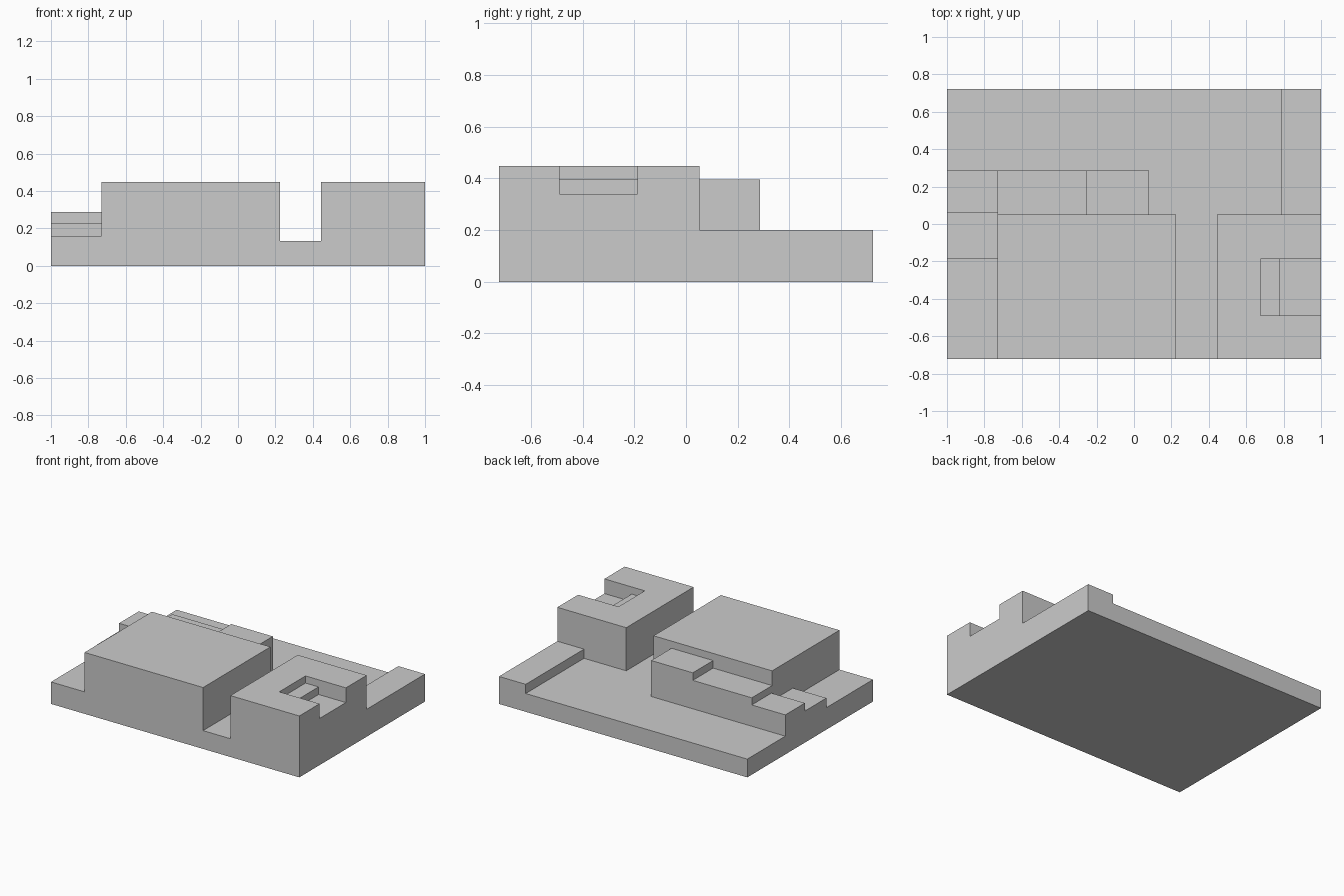
import bpy, bmesh

if "Cube" in bpy.data.objects:
    bpy.data.objects.remove(bpy.data.objects["Cube"])

D = 0.723  # half depth

# Terraces: x0, x1, y0, y1, top height (later ones override earlier ones)
TERRACES = [
    (-1, 1, -D, D, 0.133),                   # base plate, back floor and front slot
    (0.785, 1, 0.052, D, 0.20),              # raised strip at back right
    (-0.73, 0.225, -D, 0.052, 0.447),        # main block
    (0.445, 1, -D, 0.052, 0.447),            # right block
    (0.675, 0.78, -0.49, -0.187, 0.395),     # inner step of right block notch
    (0.78, 1, -0.49, -0.187, 0.34),          # outer step of right block notch
    (-0.255, 0.08, 0.052, 0.286, 0.395),     # rear ledge, high step
    (-0.73, -0.255, 0.052, 0.286, 0.34),     # rear ledge, middle step
    (-1, -0.73, 0.06, 0.286, 0.288),         # rear ledge, low step
    (-1, -0.73, -0.187, 0.06, 0.23),         # left side, middle step
    (-1, -0.73, -D, -0.187, 0.16),           # left side, low step
]

# Grid lines along each axis
grid = [
    sorted({v for t in TERRACES for v in t[0:2]}),
    sorted({v for t in TERRACES for v in t[2:4]}),
    sorted({0.0} | {t[4] for t in TERRACES}),
]


def solid(cell):
    """True when the grid cell lies under its terrace top."""
    if any(c < 0 or c >= len(g) - 1 for c, g in zip(cell, grid)):
        return False
    x, y, z = ((g[c] + g[c + 1]) / 2 for c, g in zip(cell, grid))
    top = [t[4] for t in TERRACES if t[0] < x < t[1] and t[2] < y < t[3]][-1]
    return z < top


# Outer skin: one face wherever a solid cell meets an empty one
bm = bmesh.new()
cells = [(i, j, k) for i in range(len(grid[0]) - 1)
         for j in range(len(grid[1]) - 1) for k in range(len(grid[2]) - 1)]
for cell in filter(solid, cells):
    for axis in range(3):
        for side in (0, 1):
            neighbour = list(cell)
            neighbour[axis] += 2 * side - 1
            if solid(neighbour):
                continue
            u, v = (axis + 1) % 3, (axis + 2) % 3
            loop = [(0, 0), (1, 0), (1, 1), (0, 1)]
            if side == 0:
                loop.reverse()
            verts = []
            for a, b in loop:
                p = list(cell)
                p[axis] += side
                p[u] += a
                p[v] += b
                verts.append(bm.verts.new([g[n] for g, n in zip(grid, p)]))
            bm.faces.new(verts)

# Merge into clean flat faces
bmesh.ops.remove_doubles(bm, verts=bm.verts[:], dist=0.0001)
bmesh.ops.dissolve_limit(bm, angle_limit=0.02, verts=bm.verts[:], edges=bm.edges[:])

mesh = bpy.data.meshes.new("terraced_block")
bm.to_mesh(mesh)
bm.free()
bpy.context.collection.objects.link(bpy.data.objects.new("terraced_block", mesh))
